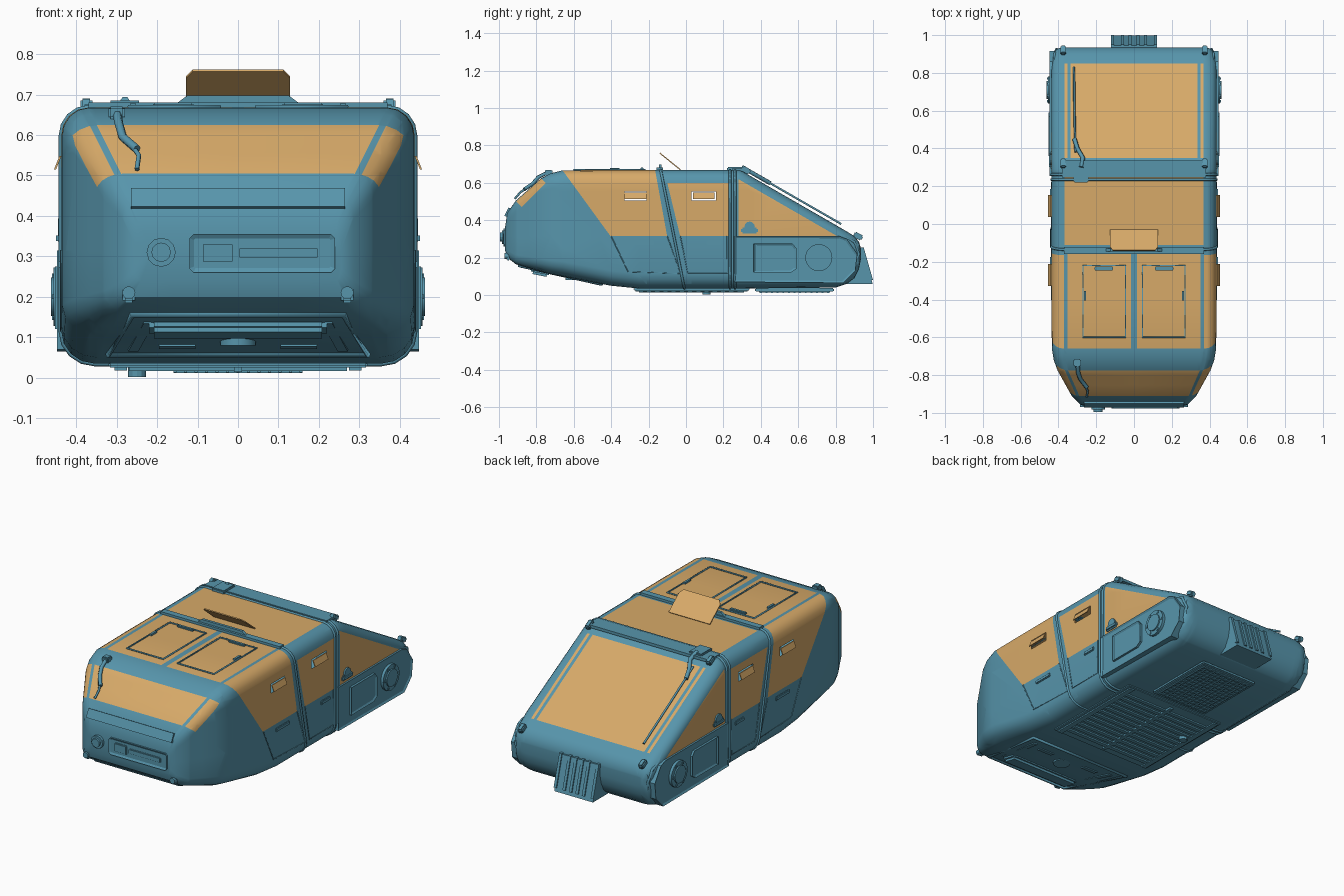
import bpy, bmesh, math
from mathutils import Vector, Matrix

if "Cube" in bpy.data.objects:
    bpy.data.objects.remove(bpy.data.objects["Cube"])


def material(name, rgb):
    m = bpy.data.materials.new(name)
    m.use_nodes = True
    m.diffuse_color = (*rgb, 1)
    m.node_tree.nodes["Principled BSDF"].inputs["Base Color"].default_value = (*rgb, 1)
    return m


BLUE = material("steel blue", (0.095, 0.30, 0.41))
TAN = material("amber glass", (0.68, 0.40, 0.14))


def finish(name, bm, mats, smooth=True):
    bmesh.ops.recalc_face_normals(bm, faces=bm.faces)
    me = bpy.data.meshes.new(name)
    bm.to_mesh(me)
    bm.free()
    ob = bpy.data.objects.new(name, me)
    bpy.context.collection.objects.link(ob)
    for m in mats:
        me.materials.append(m)
    if smooth:
        bpy.ops.object.select_all(action='DESELECT')
        ob.select_set(True)
        bpy.context.view_layer.objects.active = ob
        bpy.ops.object.shade_smooth_by_angle(angle=math.radians(28))
    return ob


def box(name, c, size, mat=BLUE, tilt=0, spin=0, bevel=0.0):
    bm = bmesh.new()
    bmesh.ops.create_cube(bm, size=1, matrix=Matrix.Diagonal((*size, 1)))
    if bevel:
        bmesh.ops.bevel(bm, geom=bm.edges[:], offset=bevel, segments=2, affect='EDGES')
    bm.transform(Matrix.Translation(c) @ Matrix.Rotation(tilt, 4, 'X') @ Matrix.Rotation(spin, 4, 'Z'))
    return finish(name, bm, [mat], False)


def prism(name, pts, place, lo, hi, mat=BLUE, inset=0.0):
    # closed outline swept between two depths; place maps (u, v, depth) to a point
    bm = bmesh.new()
    a, b = ([bm.verts.new(place(u, v, d)) for u, v in pts] for d in (lo, hi))
    bm.faces.new(a)
    top = bm.faces.new(b)
    for i in range(len(pts)):
        j = (i + 1) % len(pts)
        bm.faces.new((a[i], a[j], b[j], b[i]))
    bmesh.ops.recalc_face_normals(bm, faces=bm.faces)
    if inset:
        bmesh.ops.inset_region(bm, faces=[top], thickness=inset, depth=-inset / 2)
    return finish(name, bm, [mat], False)


def tube(name, pts, r, closed=False, mat=BLUE):
    cu = bpy.data.curves.new(name, 'CURVE')
    cu.dimensions = '3D'
    cu.bevel_depth, cu.bevel_resolution = r, 1
    sp = cu.splines.new('POLY')
    sp.points.add(len(pts) - 1)
    for p, q in zip(sp.points, pts):
        p.co = (*q, 1)
    sp.use_cyclic_u = closed
    cu.use_fill_caps = True
    ob = bpy.data.objects.new(name, cu)
    bpy.context.collection.objects.link(ob)
    cu.materials.append(mat)


def disc(name, c, r, depth, axis='Y', sides=20, r2=None):
    bm = bmesh.new()
    rot = Matrix.Rotation(math.pi / 2, 4, 'X' if axis == 'Y' else 'Y') if axis != 'Z' else Matrix()
    bmesh.ops.create_cone(bm, cap_ends=True, segments=sides, radius1=r, radius2=r2 or r, depth=depth,
                          matrix=Matrix.Translation(c) @ rot)
    return finish(name, bm, [BLUE])


# Hull stations: y, bottom z, top z, roof half width, side half width, top corner, floor half width, low corner
STATIONS = [
    (-0.968, .24, .36, .24, .255, .03, .24, .03), (-0.955, .20, .44, .26, .285, .04, .26, .04),
    (-0.91, .165, .505, .285, .33, .05, .28, .05), (-0.775, .125, .625, .345, .405, .06, .31, .07),
    (-0.72, .11, .652, .36, .425, .065, .32, .075), (-0.66, .10, .667, .37, .435, .07, .33, .08),
    (-0.4, .05, .668, .37, .437, .07, .35, .08), (-0.25, .035, .668, .37, .437, .07, .355, .08),
    (0.29, .035, .668, .37, .437, .07, .355, .08), (0.8, .04, .375, .375, .437, .05, .355, .08),
    (0.86, .06, .34, .375, .432, .05, .35, .07), (0.90, .09, .315, .37, .425, .05, .35, .06),
    (0.925, .14, .285, .36, .41, .03, .34, .04), (0.935, .19, .25, .35, .385, .02, .34, .02)]


def section(y, grow=0.0):
    # rounded half section mirrored into a full ring
    k = next(i for i in range(len(STATIONS) - 1) if y <= STATIONS[i + 1][0])
    p, q = STATIONS[k], STATIONS[k + 1]
    t = (y - p[0]) / (q[0] - p[0])
    _, zb, zt, a, w, ct, b, cb = [i + (j - i) * t for i, j in zip(p, q)]
    zt, w = zt + grow, w + grow
    arc = [math.pi / 8 * i for i in range(5)]
    half = [(a + (w - a) * math.sin(s), zt - ct + ct * math.cos(s)) for s in arc]
    half += [(b + (w - b) * math.cos(s), zb + cb - cb * math.sin(s)) for s in arc]
    return [Vector((x, y, z)) for x, z in half] + [Vector((-x, y, z)) for x, z in reversed(half)]


# Hull shell
bm = bmesh.new()
rings = [[bm.verts.new(p) for p in section(s[0])] for s in STATIONS]
for r, s in zip(rings, rings[1:]):
    for i in range(len(r)):
        j = (i + 1) % len(r)
        bm.faces.new((r[i], r[j], s[j], s[i]))
bm.faces.new(rings[0])
bm.faces.new(rings[-1])


def line(y0, z0, y1, z1):
    # signed side of a sloping line in the side plane
    return Vector((0, y0, z0)), Vector((0, z1 - z0, y0 - y1)).normalized()


NOSE, PILLAR_F, PILLAR_B = line(-.40, .31, -.66, .667), line(-.10, .31, -.165, .667), line(-.03, .31, -.10, .60)
RAKE = line(.28, .62, .80, .32)
W_LOW, W_TOP, W_CORNER = line(-.914, .508, -.877, .471), line(-.775, .625, -.75, .60), line(-.877, .471, -.75, .60)
cuts = [NOSE, PILLAR_F, PILLAR_B, RAKE, W_LOW, W_TOP, W_CORNER]
cuts += [(Vector((0, y, 0)), Vector((0, 1, 0))) for y in (-.66, -.16, -.11, .23, .245, .28, .35, .85, -.33, -.21, .03, .16)]
cuts += [(Vector((0, 0, z)), Vector((0, 0, 1))) for z in (.315, .60, .505, .555)]
for s in (-1, 1):
    cuts += [(Vector((s * x, 0, 0)), Vector((1, 0, 0))) for x in (.015, .335, .352, .368)]
    cuts += [(Vector((s * x, 0, .5)), Vector((s, 0, -.5))) for x in (.287, .305)]
for co, no in cuts:
    bmesh.ops.bisect_plane(bm, geom=bm.verts[:] + bm.edges[:] + bm.faces[:], plane_co=co, plane_no=no, dist=1e-5)


def glazed(c, n):
    x, y, z = abs(c.x), c.y, c.z
    side = lambda l: (c - l[0]).dot(l[1])
    if -.406 < y + z < -.15 and z - y > 1.347 and y < -.7:
        return not .287 < x - .5 * (z - .5) < .305
    if z < .315:
        return False
    if n.z > .7 and x < .37:
        if -.66 < y < -.16:
            return .015 < x < .352
        if -.11 < y < .245:
            return x < .368
        return .35 < y < .85 and x < .368 and not .335 < x < .352
    if x < .368:
        return False
    if y < -.05 and side(NOSE) * side((NOSE[0] + Vector((0, 1, 0)), NOSE[1])) and y > -.66:
        front = -.40 - (z - .31) * .728
        rear = -.10 - (z - .31) * .182
        if front < y < rear:
            return True
    if y < .23:
        return z < .60 and y > -.03 - (z - .31) * .241
    return y > .28 and z < .62 - (y - .28) * .577


bm.normal_update()
holes = []
for f in bm.faces:
    c = f.calc_center_median()
    f.material_index = int(glazed(c, f.normal))
    if abs(c.x) > .4 and .505 < c.z < .555 and (-.33 < c.y < -.21 or .03 < c.y < .16):
        holes.append(f)
bmesh.ops.delete(bm, geom=holes, context='FACES')
finish("hull", bm, [BLUE, TAN])

# Raised frame ribs that follow the hull
for y, name in ((.262, "rear_rib"), (.235, "middle_rib")):
    tube(name, section(y), .007, True)
tube("pillar_rib", [Vector((p.x, -.135 + (0.667 - p.z) * .2, p.z)) for p in section(-.135)], .007, True)
box("roof_cross_bar", (0, -.14, .672), (.74, .035, .018))
box("rear_roof_bar", (0, .29, .668), (.76, .09, .016))

# Roof hatches with handles
for s in (-1, 1):
    x0, x1 = s * .045, s * .27
    tube("roof_hatch_frame", [(x0, -.22, .67), (x1, -.22, .67), (x1, -.6, .67), (x0, -.6, .67)], .005, True)
    box("roof_hatch_handle", (s * .16, -.235, .675), (.10, .02, .012), bevel=.004)
    box("roof_hatch_latch", (s * .26, -.38, .674), (.012, .05, .01))
    for y in (.3, .9):
        box("corner_clamp", (s * .375, y + .02, .668 if y < .5 else .315), (.03, .05, .03), tilt=-.5, bevel=.006)

# Raised roof flap and its base
prism("roof_flap", [(-.128, 0), (-.128, .115), (-.112, .14), (.112, .14), (.128, .115), (.128, 0)],
      lambda u, v, d: (u, -.03 - v * .79 + d * .6, .67 + v * .64 + d * .77), -.003, .003, TAN)
prism("flap_base", [(-.17, .665), (-.125, .698), (.125, .698), (.17, .665)], lambda u, v, d: (u, d, v), -.145, -.13)

# Side equipment
for s in (-1, 1):
    side = lambda u, v, d, s=s: (s * d, u, v)
    prism("lower_side_panel", [(.255, .07), (.84, .065), (.905, .13), (.915, .22), (.86, .30), (.82, .315), (.255, .315)],
          side, .40, .447, inset=.012)
    prism("side_locker", [(.36, .12), (.56, .12), (.59, .14), (.59, .25), (.57, .275), (.36, .275)], side, .42, .453, inset=.012)
    disc("side_port_ring", (s * .443, .71, .20), .072, .026, 'X', 28)
    disc("side_port_cap", (s * .452, .71, .20), .048, .022, 'X', 20)
    for a in range(6):
        box("port_bolt", (s * .456, .71 + .06 * math.cos(a * 1.047), .20 + .06 * math.sin(a * 1.047)), (.008, .012, .012))
    tube("rear_corner_rail", [(s * .425, .80, .335), (s * .42, .90, .285), (s * .41, .925, .22), (s * .41, .87, .10)], .008)
    # doors, handles and vent flaps
    tube("front_door_seam", [(s * .437, -.40, .315), (s * .437, -.31, .125), (s * .437, -.03, .115), (s * .437, -.10, .315)], .003)
    tube("middle_door_seam", [(s * .437, -.03, .315), (s * .437, .01, .115), (s * .437, .22, .115), (s * .437, .22, .315)], .003)
    for y, w in ((-.23, .12), (.15, .08)):
        box("door_handle", (s * .438, y, .28), (.012, w, .022), bevel=.004)
    for y in (-.27, .095):
        prism("vent_flap", [(y - .058, .548), (y + .058, .548), (y + .058, .515), (y - .058, .515)],
              lambda u, v, d, s=s: (s * (d + (.55 - v) * .4), u, v), .436, .441, TAN)
    box("side_mirror_mount", (s * .435, .34, .345), (.03, .09, .03), bevel=.008)
    disc("side_mirror", (s * .435, .34, .365), .028, .02, 'X', 12)
    # nose fittings
    disc("nose_eye", (s * .27, -.955, .21), .016, .03, 'Y', 12)
    box("nose_eye_base", (s * .27, -.95, .205), (.03, .02, .04), bevel=.006)

# Nose panel, knob and ledge
nose = lambda u, v, d: (u, -d, v)
prism("nose_panel", [(-.12, .27), (-.11, .26), (.23, .26), (.24, .27), (.24, .345), (.23, .355), (-.11, .355), (-.12, .345)],
      nose, .95, .977, inset=.012)
box("nose_control", (-.05, -.972, .308), (.08, .012, .05), bevel=.004)
box("nose_slot", (.10, -.972, .308), (.2, .01, .03), bevel=.004)
disc("nose_knob_base", (-.19, -.968, .31), .036, .03, 'Y', 12)
disc("nose_knob", (-.19, -.98, .31), .024, .03, 'Y', 12)
box("nose_ledge", (0, -.951, .442), (.53, .02, .05), tilt=-.45)

# Nose underside tray
low = lambda y: .165 - (y + .91) * .225
tube("tray_rim", [(x, y, low(y) - .002) for x, y in ((-.26, -.89), (.26, -.89), (.32, -.45), (-.32, -.45))], .011, True)
box("tray_bar", (0, -.78, .122), (.44, .10, .035), tilt=-.2, bevel=.012)
disc("tray_ring", (0, -.6, .09), .045, .02, 'Z')
for s in (-1, 1):
    box("tray_rail", (s * .24, -.66, low(-.66)), (.025, .32, .02), tilt=-.22, spin=-s * .12)
    box("tray_latch", (s * .15, -.55, low(-.55)), (.09, .03, .02), tilt=-.22)

# Floor panels, slats and intake grille
box("floor_plate", (0, .03, .032), (.64, .62, .014), bevel=.004)
for i in range(12):
    box("floor_slat", (0, -.22 + i * .044, .024), (.54, .022, .014))
for s in (-1, 1):
    box("floor_rail", (s * .29, .03, .024), (.03, .6, .012))
box("floor_spine", (0, .03, .021), (.02, .56, .014))
box("intake_plate", (0, .58, .028), (.36, .42, .02), bevel=.005)
for i in range(13):
    box("intake_bar", (0, .40 + i * .03, .016), (.32, .010, .008))
    box("intake_rib", (-.156 + i * .026, .58, .017), (.008, .38, .008))
disc("floor_plug", (-.25, .11, .022), .022, .04, 'Z', 12)

# Rear step with fins
prism("rear_step", [(.90, .25), (.945, .25), (.998, .06), (.86, .06)], lambda u, v, d: (d, u, v), -.12, .12)
for x in (-.115, -.06, -.02, .02, .06, .115):
    prism("rear_fin", [(.93, .255), (.95, .255), (1.0, .08), (.98, .08)], lambda u, v, d: (d, u, v), x - .008, x + .008)

# Wipers: rear motor and arm, then front arm
rear = lambda y: .69 - (y - .29) * .574
box("rear_wiper_motor", (-.28, .27, .672), (.08, .10, .026), bevel=.005)
tube("rear_wiper_link", [(-.28, .30, .685), (-.27, .35, rear(.35)), (-.30, .40, rear(.40)), (-.315, .45, rear(.45))], .012)
tube("rear_wiper_arm", [(-.31, .38, rear(.38)), (-.315, .60, rear(.60)), (-.318, .83, rear(.83))], .006)
tube("front_wiper_link", [(-.30, -.73, .66), (-.295, -.79, .63), (-.285, -.82, .595), (-.25, -.865, .565)], .011)
tube("front_wiper_arm", [(-.26, -.855, .57), (-.245, -.885, .55), (-.25, -.915, .515)], .006)
box("front_wiper_motor", (-.30, -.735, .655), (.04, .04, .03), bevel=.005)
